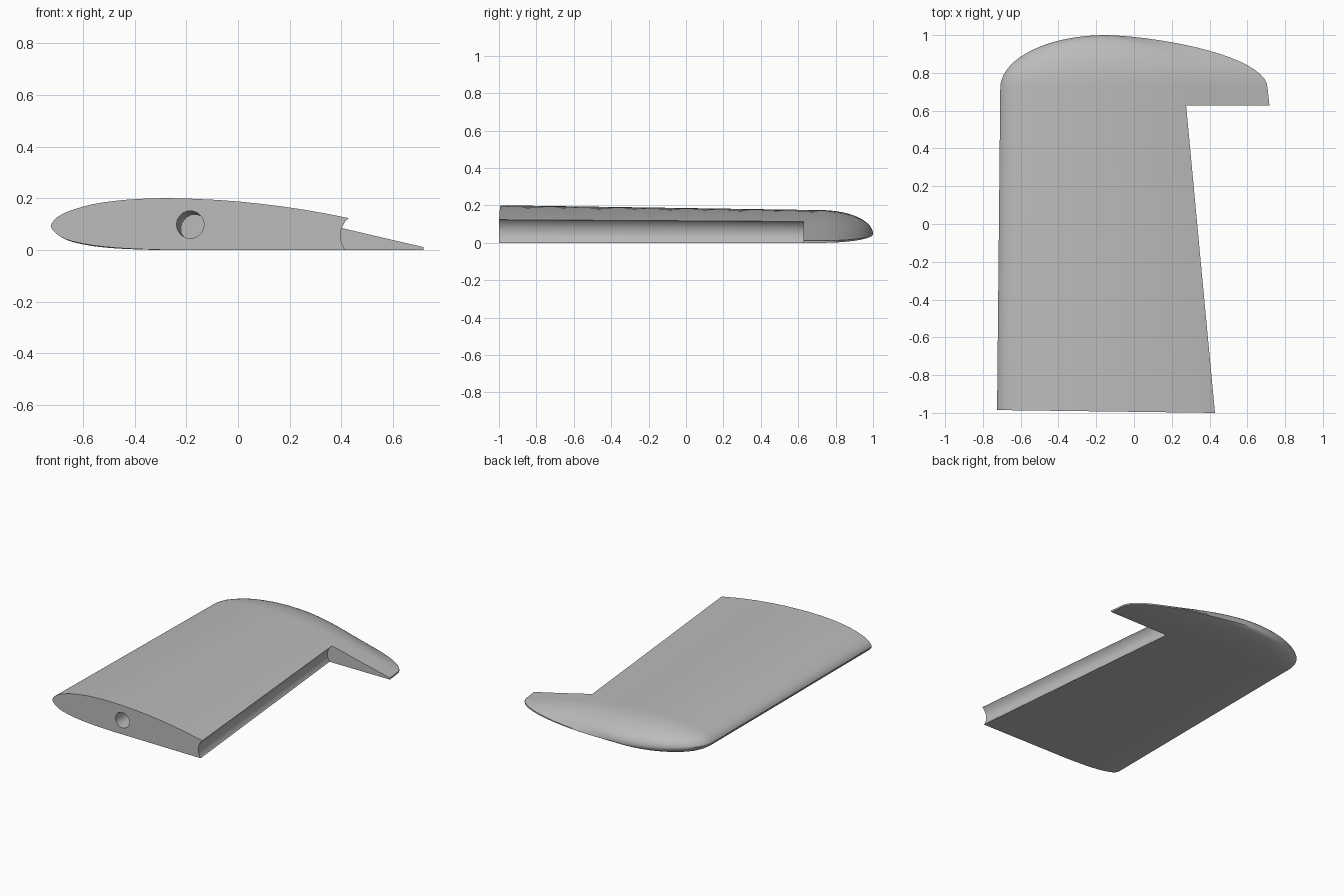
import bpy, bmesh, math
from mathutils import Vector

if "Cube" in bpy.data.objects:
    bpy.data.objects.remove(bpy.data.objects["Cube"])

grey = bpy.data.materials.new("light grey")
grey.diffuse_color = (0.5, 0.5, 0.5, 1)
grey.use_nodes = True
grey.node_tree.nodes["Principled BSDF"].inputs["Base Color"].default_value = grey.diffuse_color

# Aerofoil section in percent of chord: trailing edge, over the top, round the nose, flat underside
SECTION = [(100, .8), (90, 3.1), (80, 5.45), (71, 7.6), (60, 9.65), (50, 11), (40, 11.9),
           (28, 12.35), (20, 12.1), (15, 11.65), (10, 10.9), (5, 9.5), (2.5, 8.4), (1, 7.3),
           (0, 5.7), (1, 4.2), (2.5, 3.1), (5, 2.1), (10, 1.1), (15, .55), (20, .25),
           (28, 0), (40, 0), (70, 0), (100, 0)]


def refine(points):
    """Insert smooth midpoints along an open profile."""
    out = []
    for i in range(len(points) - 1):
        a, b = points[max(i - 1, 0)], points[i]
        c, d = points[i + 1], points[min(i + 2, len(points) - 1)]
        mid = [(9 * (b[k] + c[k]) - a[k] - d[k]) / 16 for k in (0, 1)]
        out += [b, (max(mid[0], 0), max(mid[1], 0))]
    return out + [points[-1]]


def loft(name, rings, pole=None):
    """Skin closed rings of points; end in a pole or a flat cap."""
    bm = bmesh.new()
    loops = [[bm.verts.new(p) for p in ring] for ring in rings]
    n = len(loops[0])
    for a, b in zip(loops, loops[1:]):
        for i in range(n):
            bm.faces.new((a[i], a[(i + 1) % n], b[(i + 1) % n], b[i]))
    bm.faces.new(loops[0])
    if pole:
        tip = bm.verts.new(pole)
        for i in range(n):
            bm.faces.new((loops[-1][i], loops[-1][(i + 1) % n], tip))
    else:
        bm.faces.new(loops[-1])
    bmesh.ops.recalc_face_normals(bm, faces=bm.faces)
    mesh = bpy.data.meshes.new(name)
    bm.to_mesh(mesh)
    bm.free()
    obj = bpy.data.objects.new(name, mesh)
    bpy.context.collection.objects.link(obj)
    mesh.materials.append(grey)
    return obj


def section(y):
    """Tapered section at span position y."""
    t = (y + 1) / 1.72
    lead, trail = -.725 + .017 * t, .9 - .193 * t
    c = trail - lead
    return [Vector((lead + c * u / 100, y, c * v / 100)) for u, v in profile]


# Wing: straight tapered panel, then a rounded tip
profile = refine(SECTION)
root = section(-1)
for p in root:
    p.y = -1 + .013 * (.43 - p.x)
TIP_Y, POLE = .72, Vector((-.15, 1, .047))
rings = [root, section(TIP_Y)]
STEPS = 18
for s in range(1, STEPS):
    a = math.pi / 2 * s / STEPS
    k = math.cos(a)
    ring = []
    for p in section(TIP_Y):
        dx = p.x - POLE.x
        ring.append(Vector((POLE.x + dx * (k ** 1.3 if dx > 0 else k),
                            TIP_Y + (1 - TIP_Y) * math.sin(a),
                            POLE.z + (p.z - POLE.z) * k)))
    rings.append(ring)
wing = loft("wing", rings, POLE)


# Control surface bay with a concave hinge wall
def bay_ring(y, cx, cz, r):
    arc = [(cx + r * math.cos(a), y, cz + r * math.sin(a))
           for a in (math.pi * (.5 + i / 24) for i in range(25))]
    return arc + [(1.3, y, cz - r), (1.3, y, cz + r)]


bay = loft("bay_cutter", [bay_ring(-1.1, .497, .0555, .0905), bay_ring(.628, .321, .048, .08)])


# Spar socket, leaning slightly along the span
def circle(y, cx, cz, r):
    return [(cx + r * math.cos(i * math.pi / 16), y, cz + r * math.sin(i * math.pi / 16))
            for i in range(32)]


socket = loft("socket_cutter", [circle(-1.1, -.186, .099, .053), circle(.62, -.167, .083, .053)])

# Cut both openings
for cutter in (bay, socket):
    cutter.hide_render = True
    cutter.hide_set(True)
    mod = wing.modifiers.new(cutter.name, 'BOOLEAN')
    mod.operation = 'DIFFERENCE'
    mod.solver = 'EXACT'
    mod.object = cutter

bpy.context.view_layer.objects.active = wing
wing.select_set(True)
for mod in list(wing.modifiers):
    bpy.ops.object.modifier_apply(modifier=mod.name)
for cutter in (bay, socket):
    bpy.data.objects.remove(cutter)
bpy.ops.object.shade_smooth_by_angle(angle=math.radians(30))
